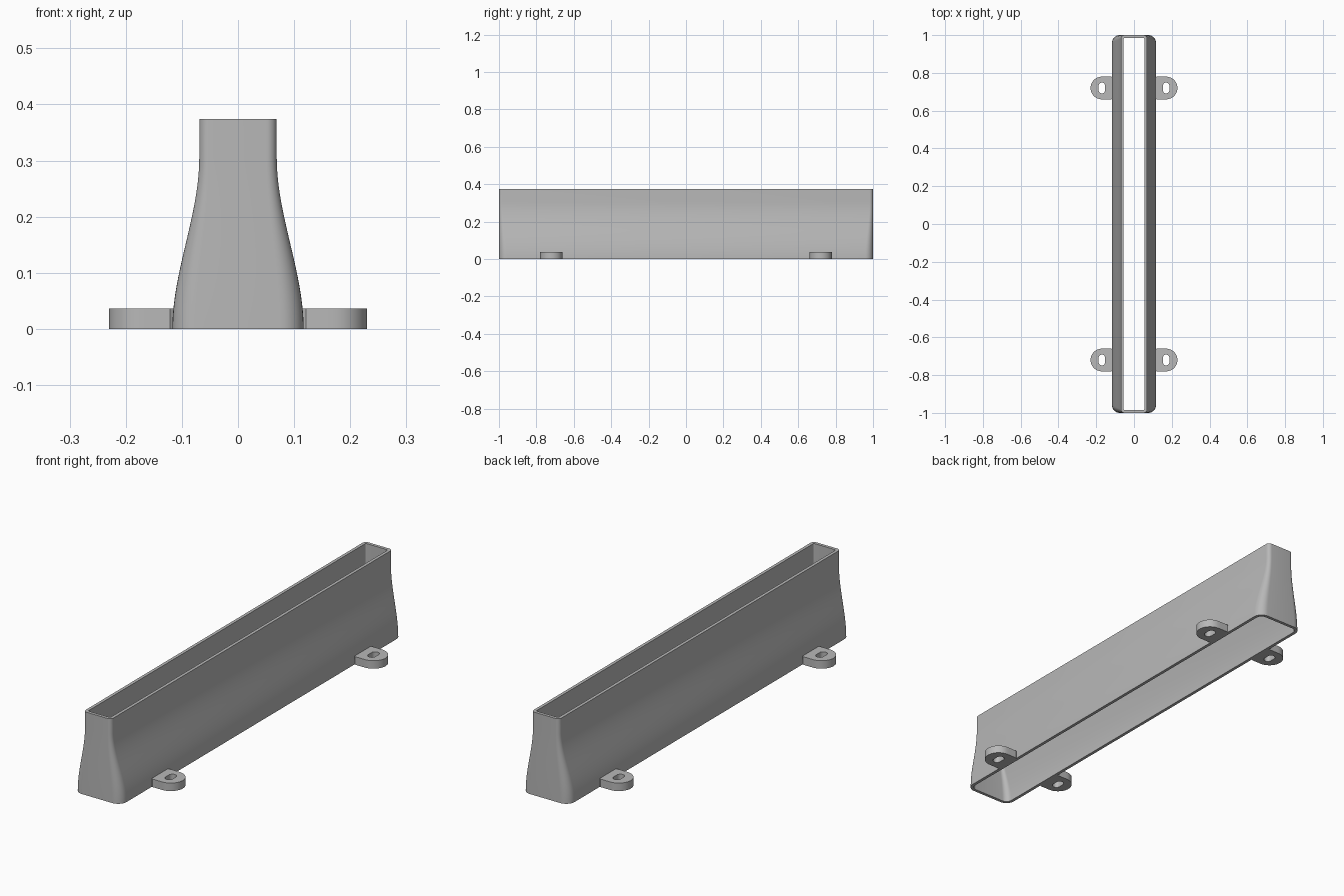
import bpy, bmesh, math
from math import pi, cos, sin

old = bpy.data.objects.get("Cube")
if old:
    bpy.data.objects.remove(old, do_unlink=True)

grey = bpy.data.materials.new("plain grey")
grey.use_nodes = True
colour = (0.48, 0.48, 0.48, 1)
grey.diffuse_color = colour
grey.node_tree.nodes["Principled BSDF"].inputs["Base Color"].default_value = colour

HEIGHT, NECK, WALL = 0.374, 0.305, 0.014


def finish(bm, name):
    bmesh.ops.recalc_face_normals(bm, faces=bm.faces)
    mesh = bpy.data.meshes.new(name)
    bm.to_mesh(mesh)
    bm.free()
    mesh.materials.append(grey)
    obj = bpy.data.objects.new(name, mesh)
    bpy.context.collection.objects.link(obj)
    bpy.ops.object.select_all(action="DESELECT")
    obj.select_set(True)
    bpy.context.view_layer.objects.active = obj
    bpy.ops.object.shade_smooth_by_angle(angle=math.radians(30))
    return obj


def bridge(bm, a, b):
    n = len(a)
    for i in range(n):
        j = (i + 1) % n
        bm.faces.new((a[i], a[j], b[j], b[i]))


def rounded_ring(bm, hx, hy, r, z, steps=8):
    ring = []
    for k, (sx, sy) in enumerate(((1, 1), (-1, 1), (-1, -1), (1, -1))):
        for i in range(steps + 1):
            a = (k + i / steps) * pi / 2
            ring.append(bm.verts.new((sx * (hx - r) + r * cos(a),
                                      sy * (hy - r) + r * sin(a), z)))
    return ring


# Hollow nozzle: S-curved flanks rising to a straight neck
bm = bmesh.new()
levels = [NECK * i / 20 for i in range(21)] + [HEIGHT]
outer, inner = [], []
for z in levels:
    t = min(z / NECK, 1)
    ease = t * t * (3 - 2 * t)
    hx = 0.117 + (0.069 - 0.117) * ease
    r = 0.042 + (0.018 - 0.042) * ease
    outer.append(rounded_ring(bm, hx, 1, r, z))
    inner.append(rounded_ring(bm, hx - WALL, 1 - WALL, max(r - WALL, 0.006), z))
for rings in (outer, inner):
    for a, b in zip(rings, rings[1:]):
        bridge(bm, a, b)
for end in (0, -1):
    bridge(bm, outer[end], inner[end])
finish(bm, "nozzle_body")


# Mounting tabs: rounded tongue with a slotted hole
def tab(name, side, y):
    bm = bmesh.new()
    cx, root, r, thick = 0.17, 0.108, 0.06, 0.036
    hole_r, hole_shift, n = 0.0175, 0.011, 32
    rings = []
    for z in (0, thick):
        edge, hole = [], []
        for i in range(n):
            a = 2 * pi * (i + 0.5) / n
            c, s = cos(a), sin(a)
            if c > 0:
                px, py = r * c, r * s
            else:
                # project onto the square root end
                k = min((cx - root) / max(-c, 1e-6), r / max(abs(s), 1e-6))
                px, py = k * c, k * s
            edge.append(bm.verts.new((side * (cx + px), y + py, z)))
            hole.append(bm.verts.new((side * (cx + hole_r * c),
                                      y + hole_r * s + math.copysign(hole_shift, s), z)))
        rings.append((edge, hole))
    (e0, h0), (e1, h1) = rings
    for a, b in ((e0, e1), (h0, h1), (e0, h0), (e1, h1)):
        bridge(bm, a, b)
    finish(bm, name)


for side, side_name in ((1, "left"), (-1, "right")):
    for y, end_name in ((-0.72, "front"), (0.72, "back")):
        tab(f"{end_name}_{side_name}_mounting_tab", side, y)
